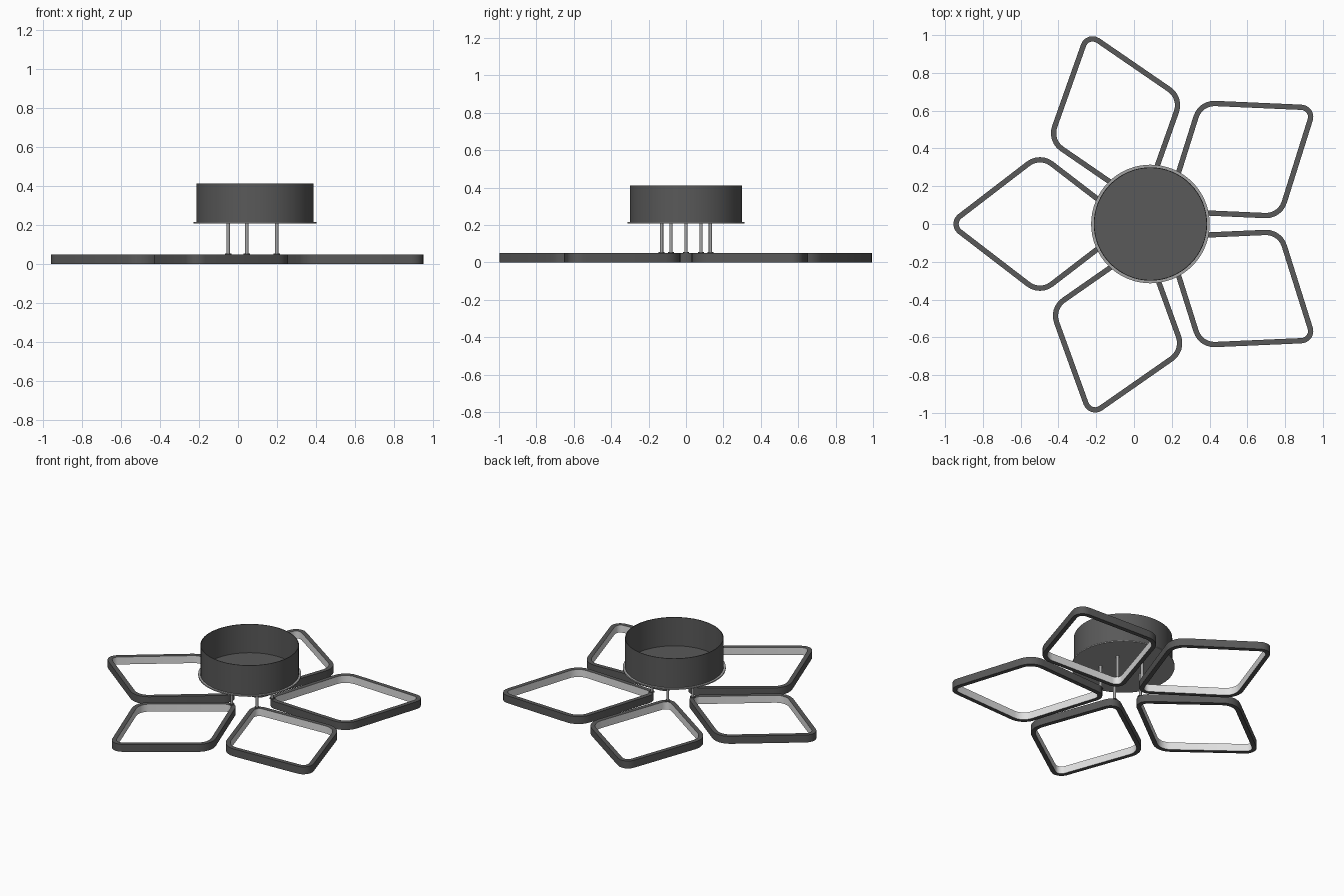
import bpy, bmesh, math
from mathutils import Vector, Matrix

if "Cube" in bpy.data.objects:
    bpy.data.objects.remove(bpy.data.objects["Cube"])

CENTRE = Vector((0.087, 0.0, 0.0))   # axis of the fitting
BAND, RING_H = 0.028, 0.05           # ring wall width and height


def material(name, value):
    m = bpy.data.materials.new(name)
    m.diffuse_color = (value, value, value, 1)
    m.use_nodes = True
    m.node_tree.nodes["Principled BSDF"].inputs["Base Color"].default_value = m.diffuse_color
    return m


dark = material("dark_grey", 0.1)
light = material("diffuser_white", 0.75)
steel = material("light_steel", 0.37)


def finish(name, bm, mats):
    bmesh.ops.recalc_face_normals(bm, faces=bm.faces)
    me = bpy.data.meshes.new(name)
    bm.to_mesh(me)
    bm.free()
    ob = bpy.data.objects.new(name, me)
    bpy.context.collection.objects.link(ob)
    for m in mats:
        me.materials.append(m)
    bpy.ops.object.select_all(action='DESELECT')
    ob.select_set(True)
    bpy.context.view_layer.objects.active = ob
    bpy.ops.object.shade_smooth_by_angle(angle=math.radians(30))
    return ob


def cylinder(name, r, z0, z1, mat, x=0.0, y=0.0, seg=64):
    bm = bmesh.new()
    bmesh.ops.create_cone(bm, cap_ends=True, segments=seg, radius1=r, radius2=r,
                          depth=z1 - z0,
                          matrix=Matrix.Translation(CENTRE + Vector((x, y, (z0 + z1) / 2))))
    return finish(name, bm, [mat])


def rounded_rhombus(a, b, inset, seg=6):
    """Rhombus outline with half diagonals a, b; corners share arc centres at any inset."""
    half = math.atan2(b, a)
    pts = []
    for k in range(4):
        tip = k % 2 == 0
        r = 0.065 if tip else 0.115
        corner_half = half if tip else math.pi / 2 - half
        d = (a if tip else b) - r / math.sin(corner_half)
        facing = k * math.pi / 2
        c = Vector((math.cos(facing), math.sin(facing))) * d
        sweep = math.pi / 2 - corner_half
        for i in range(seg + 1):
            t = facing - sweep + 2 * sweep * i / seg
            pts.append(c + Vector((math.cos(t), math.sin(t))) * (r - inset))
    return pts


def petal(name, angle, axis):
    bm = bmesh.new()
    place = Matrix.Translation(CENTRE + Vector((0.585 * math.cos(angle),
                                                0.585 * math.sin(angle), 0)))
    place = place @ Matrix.Rotation(axis, 4, 'Z')
    loops = []
    for inset, z in ((0, 0), (0, RING_H), (BAND, RING_H), (BAND, 0)):
        loops.append([bm.verts.new(place @ Vector((p.x, p.y, z)))
                      for p in rounded_rhombus(0.50, 0.384, inset)])
    n = len(loops[0])
    for j in range(4):
        p, q = loops[j], loops[(j + 1) % 4]
        for i in range(n):
            f = bm.faces.new((p[i], p[(i + 1) % n], q[(i + 1) % n], q[i]))
            f.material_index = 1 if j == 2 else 0   # inner wall glows
    return finish(name, bm, [dark, light])


# Petal rings, each hung from a thin rod: (position angle, ring axis, rod angle)
layout = ((180, 180, 180), (35.7, 35, 36), (-35.7, -35, -36),
          (108.4, 108, 108), (-107.3, -107.6, -108))
for i, (angle, axis, rod) in enumerate(layout, 1):
    petal(f"petal_ring_{i}", math.radians(angle), math.radians(axis))
    t = math.radians(rod)
    x, y = 0.137 * math.cos(t), 0.137 * math.sin(t)
    cylinder(f"rod_{i}", 0.009, 0.045, 0.212, steel, x, y, 16)
    cylinder(f"rod_foot_{i}", 0.016, 0.049, 0.054, dark, x, y, 16)

# Base plate with a slim rim around the canopy
cylinder("base_plate", 0.314, 0.208, 0.216, steel)

# Canopy: open-topped cup, spun from its wall profile
bm = bmesh.new()
profile = [(0, 0.214), (0.3, 0.214), (0.3, 0.412), (0.296, 0.412), (0.296, 0.22), (0, 0.22)]
vs = [bm.verts.new(CENTRE + Vector((r, 0, z))) for r, z in profile]
es = [bm.edges.new(pair) for pair in zip(vs, vs[1:])]
bmesh.ops.spin(bm, geom=vs + es, cent=CENTRE, axis=(0, 0, 1),
               angle=2 * math.pi, steps=64)
bmesh.ops.remove_doubles(bm, verts=bm.verts, dist=0.0005)
finish("canopy", bm, [dark])
